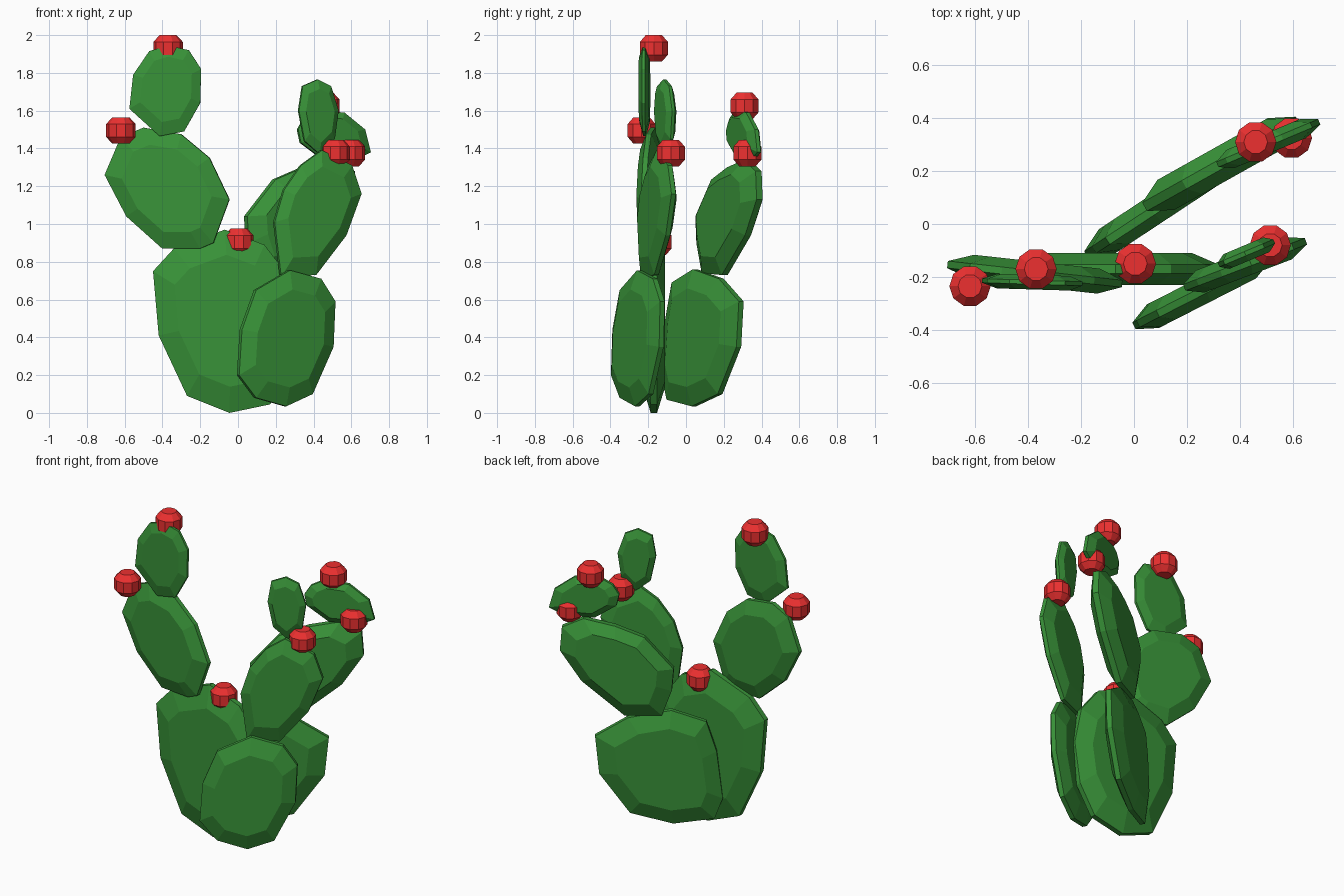
import bpy
import bmesh
import math

if "Cube" in bpy.data.objects:
    bpy.data.objects.remove(bpy.data.objects["Cube"])


def material(name, color):
    m = bpy.data.materials.new(name)
    m.diffuse_color = color
    m.use_nodes = True
    m.node_tree.nodes["Principled BSDF"].inputs["Base Color"].default_value = m.diffuse_color
    return m


GREEN = material("cactus_green", (0.04, 0.29, 0.04, 1))
RED = material("flower_red", (0.85, 0.03, 0.03, 1))


def lathe_rings(name, rings, mat):
    """Skin a stack of equal-count vertex rings and cap both ends."""
    bm = bmesh.new()
    loops = [[bm.verts.new(p) for p in ring] for ring in rings]
    n = len(loops[0])
    for a, b in zip(loops, loops[1:]):
        for i in range(n):
            j = (i + 1) % n
            bm.faces.new((a[i], a[j], b[j], b[i]))
    bm.faces.new(loops[0][::-1])
    bm.faces.new(loops[-1])
    bmesh.ops.recalc_face_normals(bm, faces=bm.faces)
    me = bpy.data.meshes.new(name)
    bm.to_mesh(me)
    bm.free()
    me.materials.append(mat)
    ob = bpy.data.objects.new(name, me)
    bpy.context.collection.objects.link(ob)
    return ob


def pad(name, outline, x0, y0, slope, thick):
    """Lens-shaped pad: front outline (x, z) laid in the upright plane
    y = y0 + slope * (x - x0), with a thin rim and inset flat faces."""
    cx = sum(p[0] for p in outline) / len(outline)
    cz = sum(p[1] for p in outline) / len(outline)
    k = math.hypot(1, slope)
    nx, ny = -slope / k, 1 / k
    rings = []
    for scale, off in ((0.72, -0.5), (1, -0.14), (1, 0.14), (0.72, 0.5)):
        d = off * thick
        ring = []
        for x, z in outline:
            px = cx + (x - cx) * scale
            pz = cz + (z - cz) * scale
            ring.append((px + nx * d, y0 + slope * (px - x0) + ny * d, pz))
        rings.append(ring)
    return lathe_rings(name, rings, GREEN)


# Lower pads
pad("main_pad", [(-.045, 0), (-.27, .09), (-.42, .41), (-.45, .75), (-.34, .87),
                 (-.07, .97), (.14, .89), (.27, .72), (.32, .48), (.28, .22),
                 (.17, .045)], 0, -.17, 0, .12)
pad("front_lower_pad", [(.25, .035), (.09, .08), (0, .2), (.015, .44), (.09, .65),
                        (.27, .755), (.435, .71), (.51, .59), (.5, .35), (.39, .1)],
    0, -.385, .51, .1)
pad("back_lower_pad", [(.06, .035), (-.14, .07), (-.18, .2), (-.15, .5), (-.1, .69),
                       (.07, .76), (.28, .71), (.44, .59), (.42, .35), (.27, .1)],
    -.17, -.11, .66, .11)

# Middle pads
pad("left_middle_pad", [(-.4, .87), (-.59, 1.04), (-.705, 1.26), (-.62, 1.46),
                        (-.5, 1.51), (-.3, 1.475), (-.15, 1.35), (-.045, 1.13),
                        (-.13, .9), (-.2, .87)], -.37, -.19, -.11, .095)
pad("front_middle_pad", [(.225, .72), (.41, .73), (.57, .94), (.65, 1.16), (.6, 1.31),
                         (.44, 1.39), (.33, 1.31), (.24, 1.18), (.19, 1.01)],
    .19, -.24, .38, .09)
pad("back_middle_pad", [(.1, .74), (.29, .73), (.51, .94), (.62, 1.13), (.61, 1.28),
                        (.5, 1.34), (.34, 1.3), (.19, 1.235), (.04, 1.04), (.05, .9)],
    .04, .065, .56, .13)

# Top pads
pad("left_top_pad", [(-.415, 1.465), (-.575, 1.61), (-.555, 1.79), (-.47, 1.915),
                     (-.37, 1.945), (-.26, 1.92), (-.195, 1.82), (-.2, 1.64),
                     (-.285, 1.49)], -.38, -.22, -.03, .055)
pad("front_top_pad", [(.32, 1.6), (.34, 1.73), (.42, 1.765), (.49, 1.73), (.53, 1.6),
                      (.51, 1.45), (.43, 1.37), (.35, 1.44)], .425, -.11, .42, .06)
pad("back_top_pad", [(.315, 1.5), (.35, 1.56), (.42, 1.6), (.56, 1.59), (.67, 1.5),
                     (.7, 1.38), (.62, 1.34), (.45, 1.34), (.33, 1.43)],
    .315, .225, .42, .075)

# Flowers: ten-sided faceted buds
PROFILE = ((.045, -.07), (.078, -.034), (.078, .034), (.045, .07))
for i, (fx, fy, fz) in enumerate([(-.37, -.17, 1.93), (-.62, -.235, 1.495),
                                  (.005, -.15, .905), (.515, -.08, 1.375),
                                  (.595, .325, 1.375), (.46, .31, 1.625)]):
    rings = [[(fx + r * math.cos(a * math.tau / 10), fy + r * math.sin(a * math.tau / 10),
               fz + h) for a in range(10)] for r, h in PROFILE]
    lathe_rings(f"flower_{i + 1}", rings, RED)
